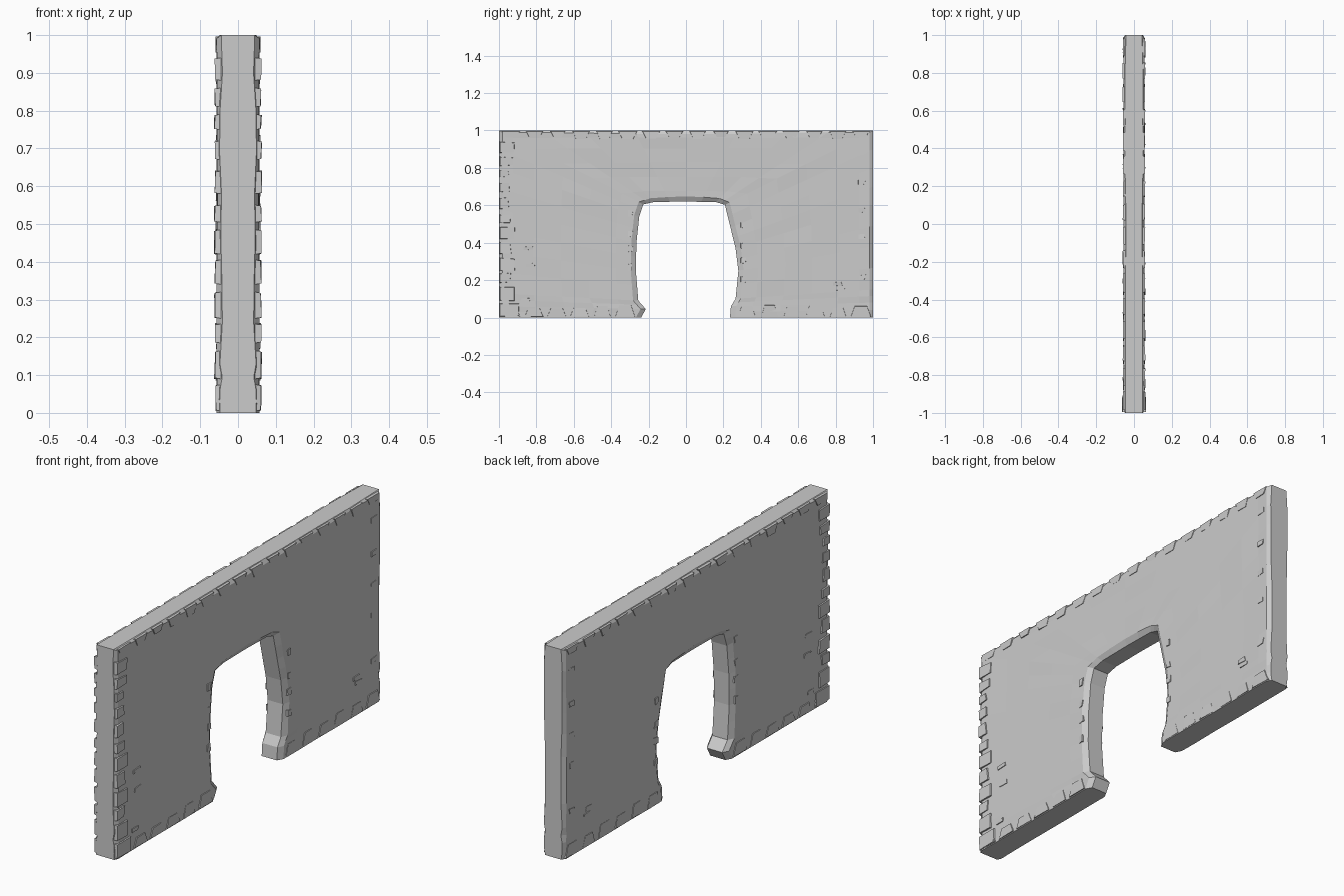
import bpy, bmesh, random
from mathutils import Vector

if "Cube" in bpy.data.objects:
    bpy.data.objects.remove(bpy.data.objects["Cube"])

random.seed(4)

# Doorway outline (y, z) and the matching points on the outer wall edge
door = [(-.24, 0), (-.215, .045), (-.255, .09), (-.268, .25), (-.265, .4), (-.25, .54), (-.228, .605),
        (-.17, .618), (0, .62), (.16, .617), (.208, .603), (.238, .48), (.265, .37), (.28, .25),
        (.265, .1), (.24, .06), (.235, 0)]
outer = [(-1, 0), (-1, .06), (-1, .13), (-1, .35), (-1, .58), (-1, .8), (-1, 1),
         (-.55, 1), (0, 1), (.55, 1), (1, 1), (1, .8), (1, .6), (1, .38),
         (1, .15), (1, .08), (1, 0)]


def resample(pts, n):
    out = [Vector(pts[0])]
    for a, b in zip(pts, pts[1:]):
        out += [Vector(a).lerp(Vector(b), k / n) for k in range(1, n + 1)]
    return out


def make_object(name, bm):
    bmesh.ops.recalc_face_normals(bm, faces=bm.faces)
    me = bpy.data.meshes.new(name)
    bm.to_mesh(me)
    bm.free()
    ob = bpy.data.objects.new(name, me)
    bpy.context.collection.objects.link(ob)
    return ob


# Wall body: closed cross-section swept around the doorway
def build_wall():
    bm = bmesh.new()
    rings = []
    for d, o in zip(resample(door, 2), resample(outer, 2)):
        span = (o - d).length
        vs = [0, .028 / span, .15, .35, .55, .75, .9, 1 - .02 / span, 1]
        front, back = [], []
        for i, v in enumerate(vs):
            p = d.lerp(o, v)
            if i == 0:
                x = .040
            elif i == len(vs) - 1:
                x = .044 + random.uniform(-.003, .005)
            else:
                x = .0555 + random.uniform(-.0015, .0015)
            front.append(bm.verts.new((x, p.x, p.y)))
            back.append(bm.verts.new((-x, p.x, p.y)))
        rings.append(front + back[::-1])
    n = len(rings[0])
    for a, b in zip(rings, rings[1:]):
        for i in range(n):
            j = (i + 1) % n
            bm.faces.new((a[i], a[j], b[j], b[i]))
    bm.faces.new(rings[0])
    bm.faces.new(rings[-1])
    return make_object("wall", bm)


# Slightly raised stones, repeated on both faces
def add_stone(bm, poly, height=.0605):
    c = sum((Vector(p) for p in poly), Vector((0, 0))) / len(poly)
    for s in (1, -1):
        low = [bm.verts.new((s * .045, y, z)) for y, z in poly]
        top = []
        for p in poly:
            q = c + (Vector(p) - c) * .93
            top.append(bm.verts.new((s * (height + random.uniform(-.002, .002)), q.x, q.y)))
        bm.faces.new(top)
        bm.faces.new(low)
        for i in range(len(poly)):
            j = (i + 1) % len(poly)
            bm.faces.new((low[i], low[j], top[j], top[i]))


def rect(y0, y1, z0, z1):
    j = lambda: random.uniform(-.005, .005)
    return [(y0, z0), (y1 + j(), z0 + j()), (y1 + j(), z1 + j()), (y0, z1)]


wall = build_wall()

# Coping stones along the top edge
bm = bmesh.new()
for k in range(16):
    y, w = -.935 + k * .1247, random.uniform(.04, .052)
    h = random.uniform(.035, .048)
    add_stone(bm, [(y - w, .997), (y - w * .6, 1 - h), (y + w * .6, 1 - h), (y + w, .997)], .058)
make_object("top_stones", bm)

# Footing stones along the bottom edge of each pier
bm = bmesh.new()
for side in (-1, 1):
    for k in range(6):
        y, w = side * (.325 + k * .122), random.uniform(.045, .057)
        h = random.uniform(.05, .068)
        add_stone(bm, [(y - w, .003), (y + w, .003), (y + w * .62, h), (y - w * .62, h)], .058)
add_stone(bm, rect(-.998, -.89, .005, .075))
make_object("bottom_stones", bm)

# Quoin bricks up the -y end
bm = bmesh.new()
for z0, z1, w in [(.09, .165, .08), (.185, .235, .06), (.25, .32, .085), (.34, .405, .06),
                  (.42, .485, .085), (.505, .55, .06), (.58, .64, .05), (.67, .72, .055),
                  (.75, .79, .05), (.81, .86, .07), (.88, .94, .08)]:
    add_stone(bm, rect(-.997, -.997 + w, z0, z1), .0615)
make_object("end_bricks", bm)

# Small chips on the faces and beside the doorway
bm = bmesh.new()
for z in (.25, .35, .43, .54):
    add_stone(bm, rect(-.31, -.284, z, z + .035), .058)
    add_stone(bm, rect(.292, .318, z - .06, z - .03), .058)
for z in (.2, .42, .56, .71, .87):
    add_stone(bm, rect(.92, .96, z, z + .025), .058)
for y, z in ((.785, .17), (.8, .145), (-.88, .085), (-.86, .27), (-.87, .36)):
    add_stone(bm, rect(y, y + .05, z, z + .018), .0585)
make_object("face_chips", bm)
